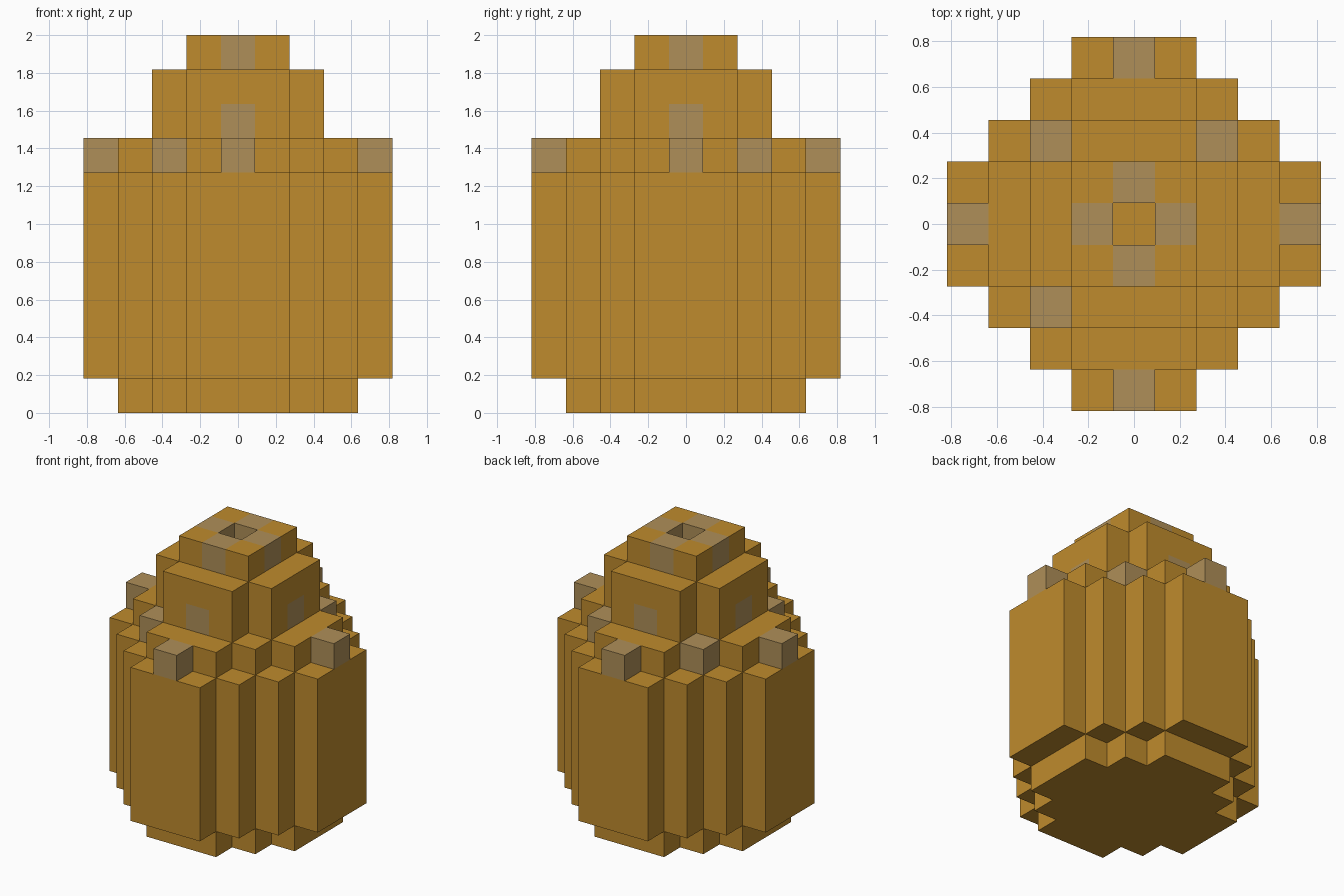
import bpy
import bmesh

UNIT = 2 / 11  # edge length of one block

cube = bpy.data.objects.get("Cube")
if cube:
    bpy.data.objects.remove(cube)


def make_material(name, color):
    mat = bpy.data.materials.new(name)
    mat.use_nodes = True
    mat.diffuse_color = color
    bsdf = mat.node_tree.nodes["Principled BSDF"]
    bsdf.inputs["Base Color"].default_value = color
    bsdf.inputs["Roughness"].default_value = 0.9
    return mat


MATERIALS = [
    make_material("amber", (0.521, 0.258, 0.026, 1)),
    make_material("dull tan", (0.429, 0.275, 0.098, 1)),
]


def stepped_disc(half_widths):
    """Cells of a symmetric footprint; entry i is the half width of row +-i."""
    return {(x, s * row) for row, w in enumerate(half_widths)
            for s in (-1, 1) for x in range(-w, w + 1)}


def cross(distance):
    return {(distance, 0), (-distance, 0), (0, distance), (0, -distance)}


def build_part(name, cells, bottom, top, accents=frozenset()):
    """Extrude a block footprint, keeping only its outer faces."""
    bm = bmesh.new()

    def add_face(points, index):
        verts = [bm.verts.new([c * UNIT for c in p]) for p in points]
        bm.faces.new(verts).material_index = index

    for x, y in sorted(cells):
        index = int((x, y) in accents)
        x0, x1, y0, y1 = x - 0.5, x + 0.5, y - 0.5, y + 0.5
        ring = [(x0, y0), (x1, y0), (x1, y1), (x0, y1)]
        neighbours = [(x, y - 1), (x + 1, y), (x, y + 1), (x - 1, y)]
        add_face([(*p, top) for p in ring], index)
        add_face([(*p, bottom) for p in reversed(ring)], index)
        for i, neighbour in enumerate(neighbours):
            if neighbour not in cells:
                a, b = ring[i], ring[(i + 1) % 4]
                add_face([(*a, bottom), (*b, bottom), (*b, top), (*a, top)], index)

    bmesh.ops.remove_doubles(bm, verts=bm.verts, dist=0.001)
    mesh = bpy.data.meshes.new(name)
    bm.to_mesh(mesh)
    bm.free()
    for mat in MATERIALS:
        mesh.materials.append(mat)
    obj = bpy.data.objects.new(name, mesh)
    bpy.context.collection.objects.link(obj)
    return obj


small_disc = stepped_disc([3, 3, 2, 1])
neck_disc = stepped_disc([2, 2, 1])
studs = cross(4)
corner_spots = {(-2, -2), (-2, 2), (2, 2)}

# Base and main body
build_part("base", small_disc, 0, 1)
build_part("body", stepped_disc([4, 4, 3, 2, 1]), 1, 7)

# Shoulder with four outer studs and three tan corners
build_part("shoulder", small_disc | studs, 7, 8, studs | corner_spots)

# Neck, with a tan spot low on each side
build_part("lower_neck", neck_disc, 8, 9, cross(2))
build_part("upper_neck", neck_disc, 9, 10)

# Rim around the open centre
build_part("rim", stepped_disc([1, 1]) - {(0, 0)}, 10, 11, cross(1))
